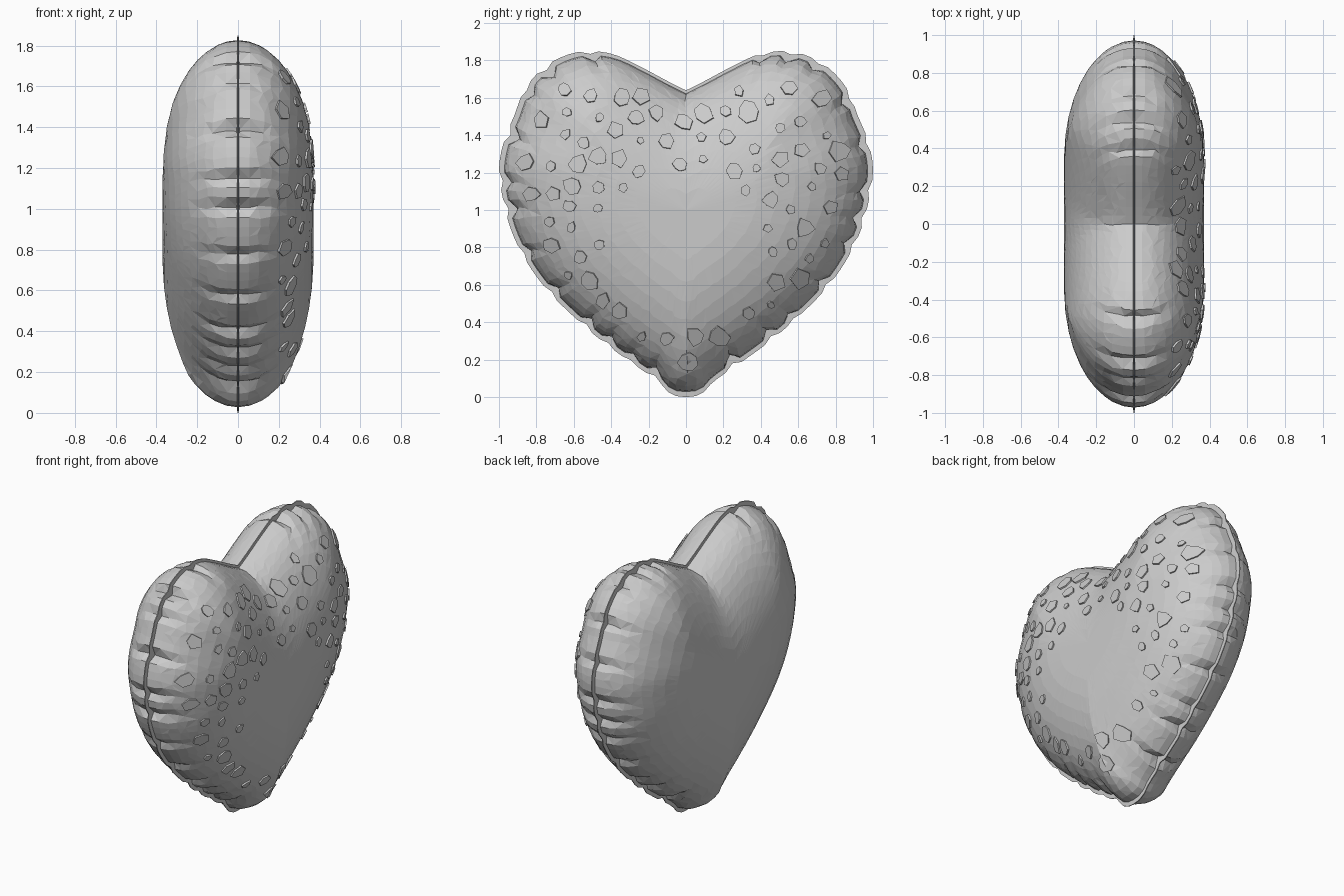
import bpy, math, random
from mathutils import Vector

if "Cube" in bpy.data.objects:
    bpy.data.objects.remove(bpy.data.objects["Cube"])
random.seed(7)

# Half outline (y, z) from the cleft round to the bottom tip
HALF = [(0, 1.64), (.1, 1.69), (.25, 1.77), (.38, 1.83), (.5, 1.85), (.62, 1.835),
        (.75, 1.77), (.86, 1.65), (.92, 1.5), (.97, 1.38), (1.0, 1.22), (.975, 1.04),
        (.93, .88), (.85, .72), (.74, .57), (.6, .43), (.45, .30), (.3, .19),
        (.15, .085), (.08, .015), (0, 0)]
CENTRE = Vector((0, 1.0))
N_HALF, RINGS, DEPTH, REACH = 60, 13, .37, .62


def smooth_path(pts, count):
    """Catmull-Rom through pts, resampled evenly by length."""
    p = [Vector(q) for q in pts]
    p = [p[0]] + p + [p[-1]]
    dense = []
    for i in range(1, len(p) - 2):
        a, b, c, d = p[i - 1:i + 3]
        for k in range(12):
            t = k / 12
            dense.append(.5 * (2 * b + (c - a) * t + (2 * a - 5 * b + 4 * c - d) * t ** 2
                               + (3 * b - a - 3 * c + d) * t ** 3))
    dense.append(p[-1])
    cum = [0]
    for a, b in zip(dense, dense[1:]):
        cum.append(cum[-1] + (b - a).length)
    out, j = [], 0
    for i in range(count + 1):
        s = cum[-1] * i / count
        while j < len(dense) - 2 and cum[j + 1] < s:
            j += 1
        out.append(dense[j].lerp(dense[j + 1], (s - cum[j]) / max(cum[j + 1] - cum[j], 1e-9)))
    return out


half = smooth_path(HALF, N_HALF)
outer = half + [Vector((-q.x, q.y)) for q in half[-2:0:-1]]
inner = [CENTRE + (q - CENTRE) * .972 for q in outer]
N = len(outer)


def edge_distance(p):
    best = 9
    for i in range(N):
        a, b = inner[i], inner[(i + 1) % N]
        ab = b - a
        t = max(0, min(1, (p - a).dot(ab) / ab.length_squared))
        best = min(best, (p - a - ab * t).length)
    return best


def puff(p):
    """Half thickness of the inflated heart at (y, z)."""
    d = min(edge_distance(p) / REACH, 1)
    return DEPTH * math.sqrt(1 - (1 - d) ** 2)


def make(name, verts, faces):
    me = bpy.data.meshes.new(name)
    me.from_pydata(verts, [], faces)
    me.validate()
    ob = bpy.data.objects.new(name, me)
    bpy.context.collection.objects.link(ob)
    return ob


# Wrinkles: columns of the outline that get pinched inward near the seam
crease, i = {}, 9
while i < N - 9:
    if abs(i - N_HALF) > 2:
        crease[i] = random.uniform(.025, .06)
    i += random.choice([3, 4, 5])

# Inflated body: faceted rings on both sides sharing the seam loop
verts, faces = [], []
seam = []
for i, q in enumerate(inner):
    p = CENTRE + (q - CENTRE) * (1 - crease.get(i, 0))
    seam.append(len(verts))
    verts.append((0, p.x, p.y))
for side in (1, -1):
    prev = seam
    for r in range(1, RINGS):
        s = 1 - (r / RINGS) ** 1.9
        ring = []
        for i, q in enumerate(inner):
            p = CENTRE + (q - CENTRE) * s
            if r > 1:
                j = .010 * s
                p = p + Vector((random.uniform(-j, j), random.uniform(-j, j)))
            x = puff(p)
            pinch = crease.get(i, 0) * max(0, 1 - x / .24)
            p = CENTRE + (p - CENTRE) * (1 - pinch)
            ring.append(len(verts))
            verts.append((side * x, p.x, p.y))
        for i in range(N):
            k = (i + 1) % N
            a, b, c, d = prev[i], prev[k], ring[k], ring[i]
            tris = [(a, b, c), (a, c, d)] if (i + r) % 2 else [(a, b, d), (b, c, d)]
            faces += [t if side < 0 else t[::-1] for t in tris]
        prev = ring
    hub = len(verts)
    verts.append((side * puff(CENTRE), CENTRE.x, CENTRE.y))
    for i in range(N):
        t = (prev[i], prev[(i + 1) % N], hub)
        faces.append(t if side < 0 else t[::-1])
make("balloon_body", verts, faces)

# Thin welded seam flange running round the outline
verts, faces = [], []
for i in range(N):
    k = 1 - crease.get(i, 0) * .45
    o = CENTRE + (outer[i] - CENTRE) * k
    n = CENTRE + (inner[i] - CENTRE) * (k - .05)
    verts += [(.008, n.x, n.y), (.003, o.x, o.y), (-.003, o.x, o.y), (-.008, n.x, n.y)]
for i in range(N):
    a, b = 4 * i, 4 * ((i + 1) % N)
    faces += [(a + j, a + j + 1, b + j + 1, b + j) for j in range(3)]
make("seam_flange", verts, faces)

# Small raised confetti flakes on the +x face
def on_surface(p, lift):
    e = .01
    gy = (puff(p + Vector((e, 0))) - puff(p - Vector((e, 0)))) / (2 * e)
    gz = (puff(p + Vector((0, e))) - puff(p - Vector((0, e)))) / (2 * e)
    return Vector((puff(p), p.x, p.y)) + Vector((1, -gy, -gz)).normalized() * lift


verts, faces, placed, tries = [], [], [], 0
while len(placed) < 105 and tries < 3000:
    tries += 1
    p = Vector((random.uniform(-.9, .9), random.uniform(.15, 1.68)))
    if (p.x / .42) ** 2 + ((p.y - .78) / .45) ** 2 < 1:
        continue
    if any((p - q).length < .105 for q in placed):
        continue
    if not all((p - q).length > .11 for q in inner) or edge_distance(p) < .11:
        continue
    # reject points outside the outline
    n = min(range(N), key=lambda m: (inner[m] - p).length)
    if (p - CENTRE).length > (inner[n] - CENTRE).length and p.y < 1.6:
        continue
    if p.y > 1.55 and abs(p.x) < .15 or p.y < .95 * abs(p.x) - .02:
        continue
    placed.append(p)
    m = random.choice([5, 6, 6, 7])
    size, turn = random.uniform(.022, .058), random.uniform(0, 6.28)
    base = len(verts)
    for lift in (-.012, .009):
        rnd = random.Random(len(placed))
        for j in range(m):
            a = turn + math.tau * j / m
            rr = size * rnd.uniform(.75, 1.15)
            verts.append(on_surface(p + Vector((math.cos(a), math.sin(a))) * rr, lift))
    faces.append(tuple(base + m + j for j in range(m)))
    for j in range(m):
        k = (j + 1) % m
        faces.append((base + j, base + k, base + m + k, base + m + j))
make("confetti_flakes", verts, faces)
